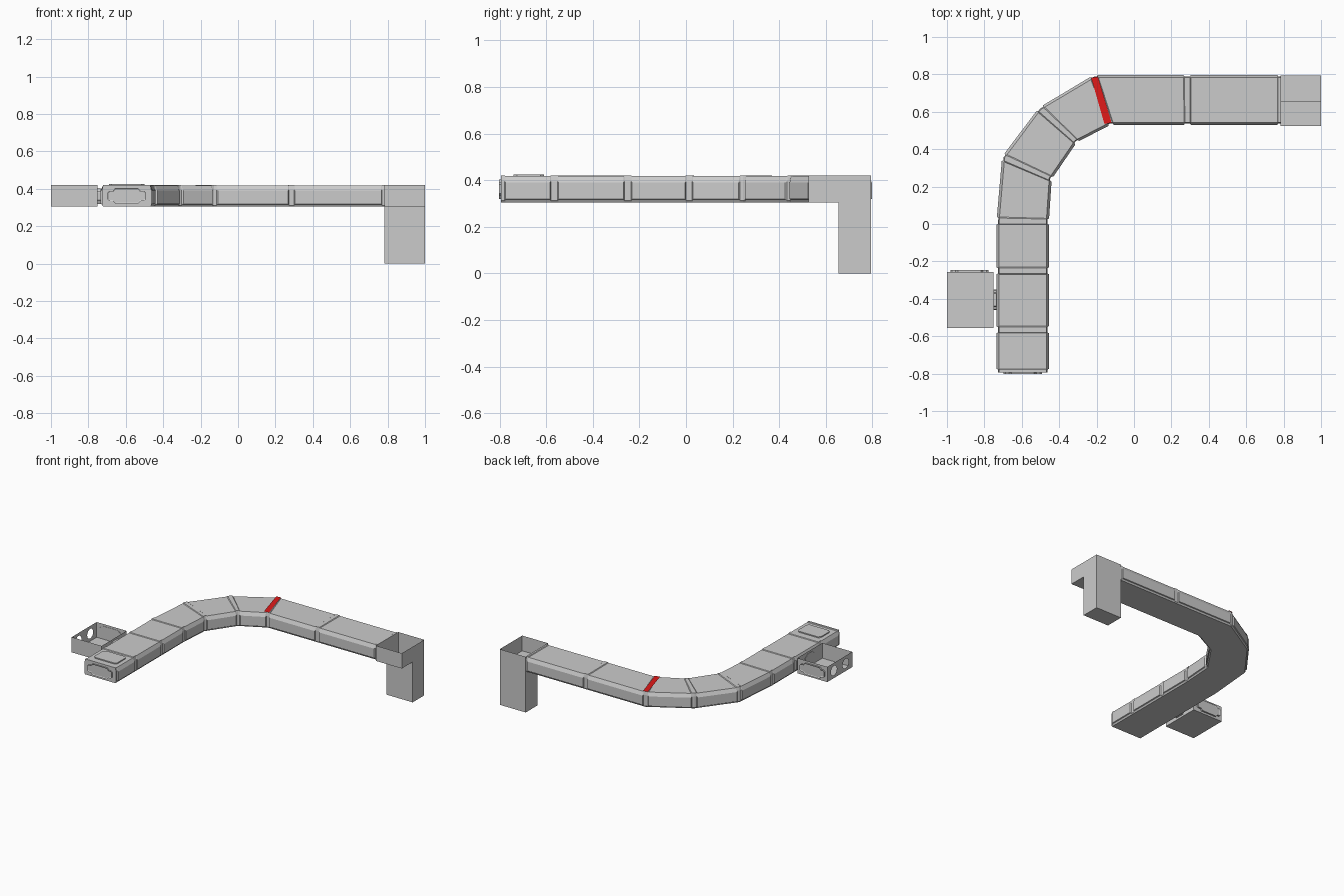
import bpy, bmesh, math
from mathutils import Vector, Matrix

if "Cube" in bpy.data.objects:
    bpy.data.objects.remove(bpy.data.objects["Cube"])

Z0, Z1 = 0.305, 0.42


def finish(name, bm, normals=True):
    if normals:
        bmesh.ops.recalc_face_normals(bm, faces=bm.faces)
    me = bpy.data.meshes.new(name)
    bm.to_mesh(me)
    bm.free()
    ob = bpy.data.objects.new(name, me)
    bpy.context.collection.objects.link(ob)
    return ob


# Corridor cross-sections: (fraction of half width, height), one half
PANEL = [(0.90, Z0), (0.95, 0.317), (1.0, 0.32), (1.0, 0.39), (0.90, 0.417)]
RIB = [(0.90, Z0), (0.94, 0.312), (0.94, 0.32), (0.94, 0.395), (0.90, 0.421)]

# Seams along the corridor: outer edge point, inner edge point
SEAMS = [((-0.735, y), (-0.455, y)) for y in (-0.793, -0.565, -0.25, 0.015)]
SEAMS += [((-0.705, 0.36), (-0.44, 0.24)),
          ((-0.508, 0.622), (-0.305, 0.438)),
          ((-0.215, 0.797), (-0.125, 0.53))]
SEAMS += [((x, 0.797), (x, 0.53)) for x in (0.285, 0.785)]
SEAMS = [(Vector(a), Vector(b)) for a, b in SEAMS]


def ring(bm, outer, inner, half):
    mid, side = (outer + inner) / 2, (outer - inner) / 2
    pts = half + [(-s, z) for s, z in reversed(half)]
    return [bm.verts.new((*(mid + side * s), z)) for s, z in pts]


def corridor():
    bm = bmesh.new()
    rings = []
    for (a0, b0), (a1, b1) in zip(SEAMS, SEAMS[1:]):
        length = ((a1 + b1) - (a0 + b0)).length / 2
        g0, g1 = 0.014 / length, 0.019 / length
        for t, half in ((0, RIB), (g0, RIB), (g1, PANEL),
                        (1 - g1, PANEL), (1 - g0, RIB)):
            rings.append(ring(bm, a0.lerp(a1, t), b0.lerp(b1, t), half))
    rings.append(ring(bm, *SEAMS[-1], RIB))
    for p, q in zip(rings, rings[1:]):
        n = len(p)
        for i in range(n):
            j = (i + 1) % n
            bm.faces.new((p[i], p[j], q[j], q[i]))
    bm.faces.new(rings[0])
    bm.faces.new(rings[-1])
    finish("corridor", bm)


# Stepped door outline, quarter of it in unit size
DOOR = [(1.0, 0.0), (1.0, 0.45), (0.9, 0.65), (0.72, 0.65), (0.6, 1.0)]


def door(name, loc, turn, w, h, depth):
    """Door slab in local xz, facing local -y, turned about z."""
    q = DOOR
    pts = q + [(-x, z) for x, z in reversed(q)]
    pts += [(-x, -z) for x, z in q[1:]] + [(x, -z) for x, z in reversed(q[1:])]
    bm = bmesh.new()
    f = bm.faces.new([bm.verts.new((x * w, 0, z * h)) for x, z in pts])
    ext = bmesh.ops.extrude_face_region(bm, geom=[f])
    bmesh.ops.translate(bm, vec=(0, -depth, 0),
                        verts=[v for v in ext["geom"] if isinstance(v, bmesh.types.BMVert)])
    bmesh.ops.recalc_face_normals(bm, faces=bm.faces)
    front = [g for g in ext["geom"] if isinstance(g, bmesh.types.BMFace)]
    bmesh.ops.inset_region(bm, faces=front, thickness=0.007, depth=0)
    bmesh.ops.translate(bm, vec=(0, 0.004, 0), verts=front[0].verts)
    bm.transform(Matrix.Translation(loc) @ Matrix.Rotation(turn, 4, 'Z'))
    finish(name, bm)


def slab(name, x0, x1, y0, y1, z0, z1):
    bm = bmesh.new()
    bmesh.ops.create_cube(bm, size=1)
    bm.transform(Matrix.Translation(((x0 + x1) / 2, (y0 + y1) / 2, (z0 + z1) / 2))
                 @ Matrix.Diagonal((x1 - x0, y1 - y0, z1 - z0, 1)))
    bmesh.ops.bevel(bm, geom=[e for e in bm.edges if abs(e.verts[0].co.z - e.verts[1].co.z) > 1e-4],
                    offset=0.015, segments=1, affect='EDGES')
    finish(name, bm)


def side_room():
    """Open-topped thin-walled room with two round wall openings."""
    x0, x1, y0, y1 = -1.0, -0.75, -0.555, -0.257
    bm = bmesh.new()

    def quad(*c):
        bm.faces.new([bm.verts.new(p) for p in c])
    quad((x0, y0, Z0), (x0, y1, Z0), (x1, y1, Z0), (x1, y0, Z0))
    quad((x0, y0, Z0), (x1, y0, Z0), (x1, y0, Z1), (x0, y0, Z1))
    quad((x1, y1, Z0), (x0, y1, Z0), (x0, y1, Z1), (x1, y1, Z1))
    quad((x1, y0, Z0), (x1, y1, Z0), (x1, y1, Z1), (x1, y0, Z1))
    loops = [[(y0, Z0), (y0, Z1), (y1, Z1), (y1, Z0)]]
    for cy in (-0.335, -0.475):
        loops.append([(cy + 0.036 * math.cos(k * math.tau / 16),
                       0.362 + 0.036 * math.sin(k * math.tau / 16)) for k in range(16)])
    edges = []
    for lp in loops:
        vs = [bm.verts.new((x0, y, z)) for y, z in lp]
        edges += [bm.edges.new((vs[i], vs[i - 1])) for i in range(len(vs))]
    bmesh.ops.triangle_fill(bm, edges=edges, use_beauty=True, normal=(-1, 0, 0))
    bmesh.ops.remove_doubles(bm, verts=bm.verts, dist=1e-5)
    finish("side_room", bm)


def shaft():
    """Open-topped stepped shaft reaching the ground."""
    prof = [(0.525, Z1), (0.525, Z0), (0.655, Z0), (0.655, 0), (0.793, 0), (0.793, Z1)]
    bm = bmesh.new()
    a, b = ([bm.verts.new((x, y, z)) for y, z in prof] for x in (0.783, 1.0))
    for i in range(len(prof) - 1):
        bm.faces.new((a[i], a[i + 1], b[i + 1], b[i]))
    bm.faces.new(a)
    bm.faces.new(b)
    finish("end_shaft", bm)


def red_marker():
    bm = bmesh.new()
    pts = [(-0.229, 0.782), (-0.158, 0.535), (-0.12, 0.541), (-0.193, 0.788)]
    bm.faces.new([bm.verts.new((x, y, 0.4225)) for x, y in pts])
    ob = finish("red_marker", bm, False)
    mat = bpy.data.materials.new("red")
    mat.diffuse_color = (0.75, 0.01, 0.01, 1)
    mat.use_nodes = True
    mat.node_tree.nodes["Principled BSDF"].inputs["Base Color"].default_value = mat.diffuse_color
    ob.data.materials.append(mat)


corridor()
side_room()
shaft()
red_marker()
door("corridor_end_door", (-0.595, -0.79, 0.362), 0, 0.102, 0.042, 0.012)
door("room_back_door", (-0.88, -0.259, 0.362), math.pi, 0.102, 0.042, 0.014)
door("room_side_door", (-0.752, -0.405, 0.362), math.pi / 2, 0.055, 0.042, 0.018)
slab("roof_hatch", -0.69, -0.50, -0.74, -0.61, 0.41, 0.425)
